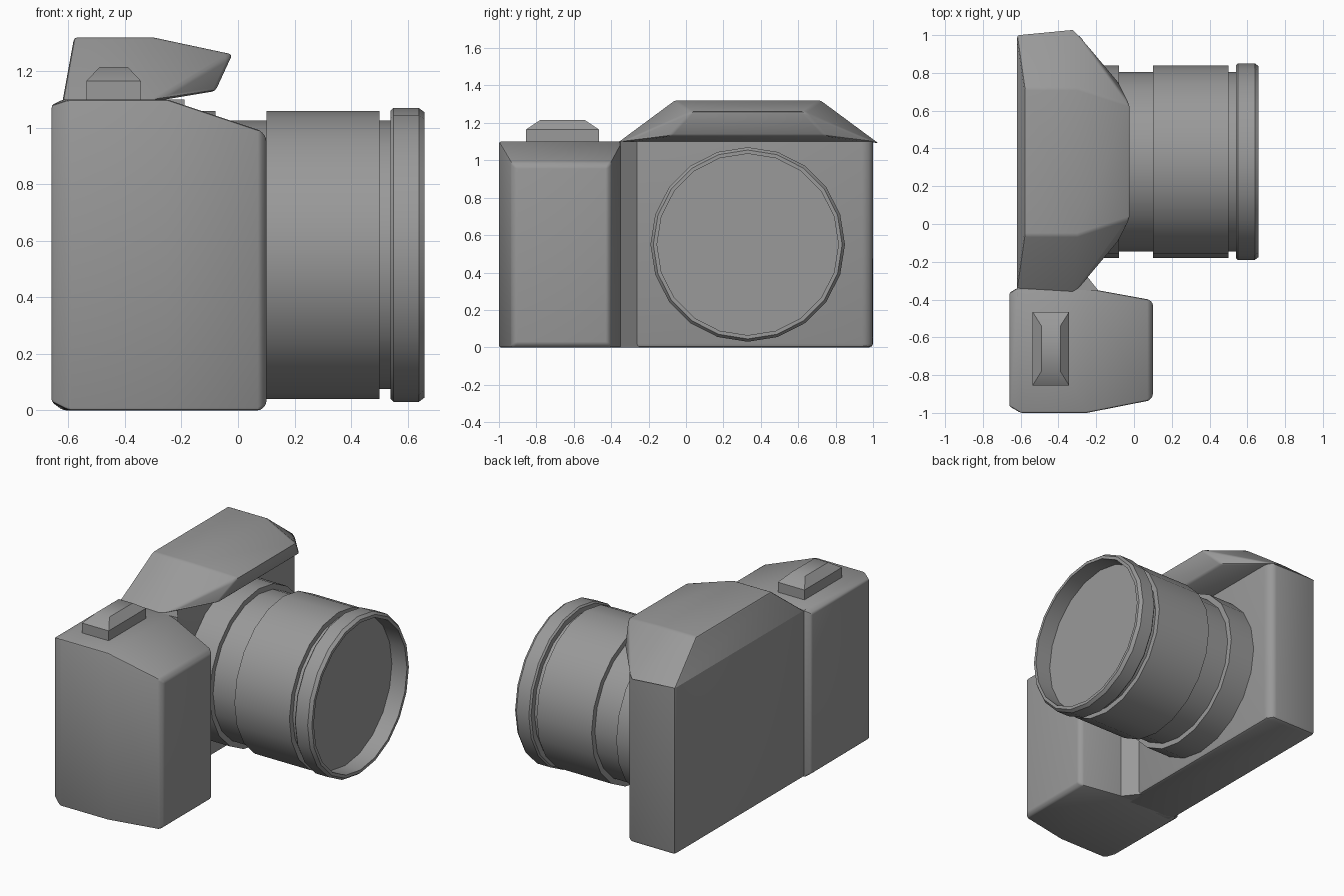
import bpy, bmesh, math

cube = bpy.data.objects.get("Cube")
if cube:
    bpy.data.objects.remove(cube, do_unlink=True)

grey = bpy.data.materials.new("matte grey")
grey.use_nodes = True
GREY = (0.32, 0.32, 0.32, 1)
grey.diffuse_color = GREY
grey.node_tree.nodes["Principled BSDF"].inputs["Base Color"].default_value = GREY


def finish(name, bm, angle):
    bmesh.ops.recalc_face_normals(bm, faces=bm.faces)
    mesh = bpy.data.meshes.new(name)
    bm.to_mesh(mesh)
    bm.free()
    mesh.materials.append(grey)
    obj = bpy.data.objects.new(name, mesh)
    bpy.context.collection.objects.link(obj)
    bpy.ops.object.select_all(action='DESELECT')
    obj.select_set(True)
    bpy.context.view_layer.objects.active = obj
    bpy.ops.object.shade_smooth_by_angle(angle=math.radians(angle))
    return obj


def solid(name, points, bevel=0, where=lambda z: True):
    """Convex block through the points; edges at heights passing `where` are rounded."""
    bm = bmesh.new()
    for p in points:
        bm.verts.new(p)
    hull = bmesh.ops.convex_hull(bm, input=bm.verts)
    junk = set(hull["geom_interior"]) | set(hull["geom_unused"])
    bmesh.ops.delete(bm, geom=[v for v in junk if isinstance(v, bmesh.types.BMVert)], context='VERTS')
    bmesh.ops.dissolve_limit(bm, angle_limit=math.radians(2), verts=bm.verts, edges=bm.edges)
    if bevel:
        edges = [e for e in bm.edges if e.calc_face_angle(0) > math.radians(25)
                 and where(sum(v.co.z for v in e.verts) / 2)]
        bmesh.ops.bevel(bm, geom=edges, offset=bevel, segments=2, profile=0.5,
                        affect='EDGES', clamp_overlap=True)
    return finish(name, bm, 35)


def column(plan, bottom, top):
    return [(x, y, z) for x, y in plan for z in (bottom, top)]


# main body, flat on top where the viewfinder housing sits
body_plan = [(-0.62, -0.4), (-0.62, 1), (-0.29, 1), (-0.26, 0.96), (-0.26, -0.4)]
solid("body", column(body_plan, 0, 1.1), 0.02, lambda z: z < 1.05)

# hand grip with a sloping top and tapering sides
grip_plan = [(-0.66, -0.965), (-0.6, -1), (-0.25, -1), (0.08, -0.935), (0.1, -0.91),
             (0.1, -0.42), (0.08, -0.4), (-0.25, -0.34), (-0.62, -0.34), (-0.66, -0.365)]
grip = []
for x, y in grip_plan:
    low, high = 0, 1.1
    if x < -0.65:
        low, high = 0.03, 1.08
    elif x > -0.2:
        low, high = (0.02, 0.965) if x > 0.09 else (0, 0.99)
    grip += [(x, y, low), (x, y, high)]
solid("hand_grip", grip, 0.01)

# fillet between grip and body
solid("grip_fillet", column([(-0.27, -0.25), (-0.25, -0.3), (-0.19, -0.351), (-0.3, -0.36)], 0, 1.1))

# viewfinder housing overhanging the lens, mirrored about its own centre
MID = 0.33
half = [(-0.62, 0.67, 1.1), (-0.29, 0.67, 1.1), (-0.26, 0.61, 1.1), (-0.08, 0.42, 1.13),
        (-0.02, 0.3, 1.26), (-0.3, 0.39, 1.32), (-0.58, 0.39, 1.32)]
solid("viewfinder_housing", [(x, MID + s * y, z) for x, y, z in half for s in (-1, 1)],
      0.012, lambda z: z > 1.115)

# shutter button with chamfered top
button = [(-0.44 + s * dx, -0.66 + t * dy, z) for s in (-1, 1) for t in (-1, 1)
          for dx, dy, z in ((0.097, 0.195, 1.08), (0.097, 0.195, 1.165), (0.05, 0.12, 1.215))]
solid("shutter_button", button)

# lens: (position along the axis, radius) turned around the axis
profile = [(-0.3, 0.51), (-0.08, 0.51), (-0.08, 0.475), (0.1, 0.475), (0.1, 0.51), (0.5, 0.51),
           (0.5, 0.475), (0.54, 0.475), (0.54, 0.51), (0.55, 0.52), (0.64, 0.52),
           (0.66, 0.505), (0.66, 0.485), (0.55, 0.485)]
SIDES = 20
bm = bmesh.new()
rings = []
for x, r in profile:
    angles = [2 * math.pi * i / SIDES for i in range(SIDES)]
    rings.append([bm.verts.new((x, MID + r * math.cos(a), 0.55 + r * math.sin(a))) for a in angles])
for a, b in zip(rings, rings[1:]):
    for i in range(SIDES):
        j = (i + 1) % SIDES
        bm.faces.new((a[i], a[j], b[j], b[i]))
bm.faces.new(rings[0])
bm.faces.new(rings[-1])
finish("lens", bm, 35)
